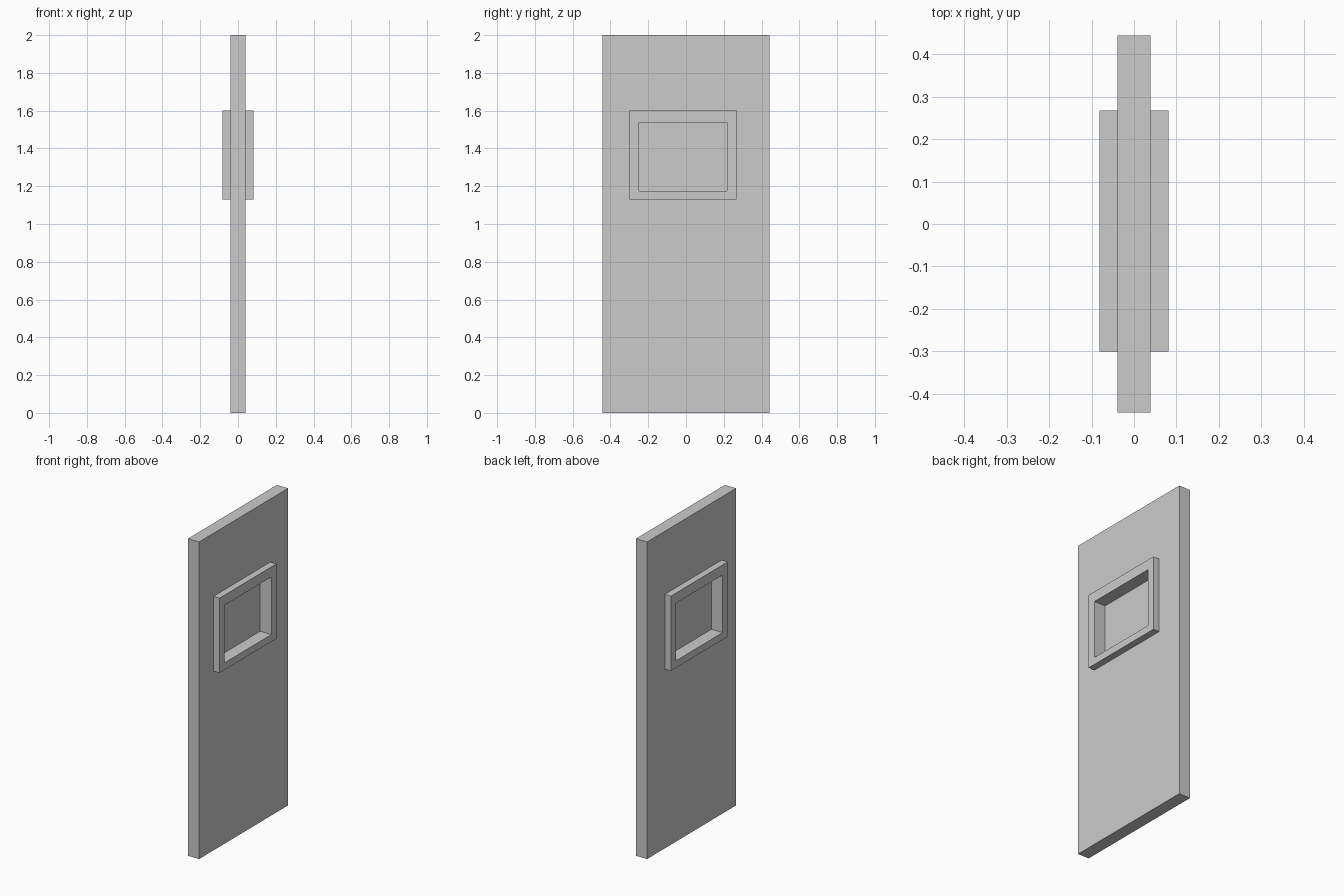
import bpy, bmesh

if "Cube" in bpy.data.objects:
    bpy.data.objects.remove(bpy.data.objects["Cube"])

# Rectangles are (y min, y max, z min, z max)
LEAF = (-0.443, 0.443, 0.0, 2.0)
FRAME = (-0.30, 0.267, 1.13, 1.602)
OPENING = (-0.249, 0.217, 1.175, 1.538)


def corners(bm, rect, x):
    y0, y1, z0, z1 = rect
    return [bm.verts.new((x, y, z)) for y, z in ((y0, z0), (y1, z0), (y1, z1), (y0, z1))]


def slab(name, outer, half, hole=None):
    """Rectangular slab centred on x = 0, optionally with a rectangular hole."""
    bm = bmesh.new()
    a = corners(bm, outer, -half)
    if hole:
        b = corners(bm, hole, -half)
        faces = [bm.faces.new((a[i], a[i - 3], b[i - 3], b[i])) for i in range(4)]
    else:
        faces = [bm.faces.new(a)]
    kept = bmesh.ops.duplicate(bm, geom=faces)["geom"]
    ext = bmesh.ops.extrude_face_region(bm, geom=faces)["geom"]
    bmesh.ops.translate(bm, vec=(2 * half, 0, 0),
                        verts=[v for v in ext if isinstance(v, bmesh.types.BMVert)])
    # Weld the near cap and drop the doubled faces left by extrusion
    bmesh.ops.remove_doubles(bm, verts=bm.verts[:], dist=1e-5)
    bmesh.ops.recalc_face_normals(bm, faces=bm.faces[:])
    mesh = bpy.data.meshes.new(name)
    bm.to_mesh(mesh)
    bm.free()
    obj = bpy.data.objects.new(name, mesh)
    bpy.context.collection.objects.link(obj)
    return obj


# Door leaf, cut out where the frame passes through
slab("door_leaf", LEAF, 0.039, FRAME)
# Window frame standing proud on both sides
slab("window_frame", FRAME, 0.081, OPENING)
# Thin pane set at mid depth
slab("window_pane", OPENING, 0.003)
